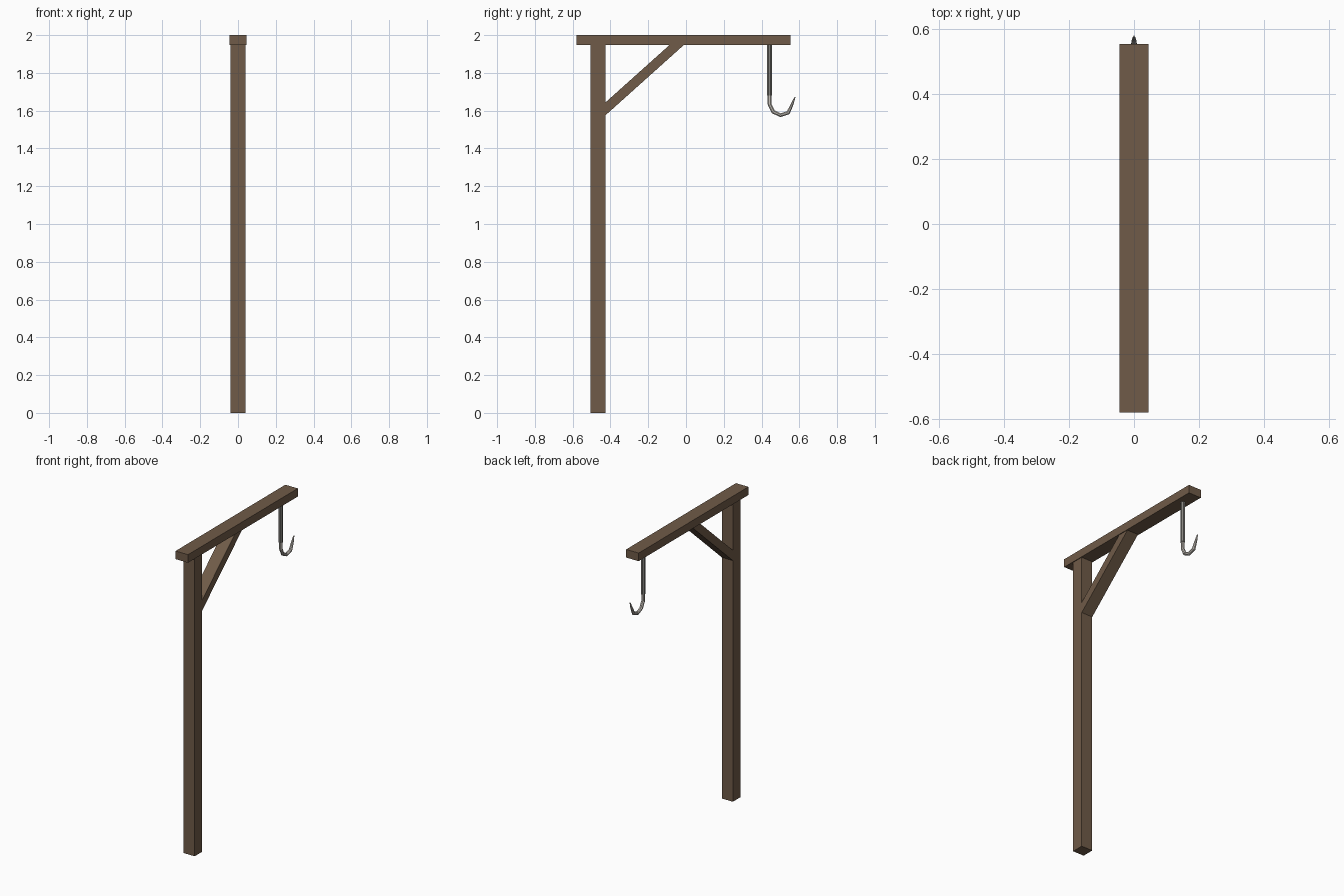
import bpy, bmesh, math
from mathutils import Vector

if "Cube" in bpy.data.objects:
    bpy.data.objects.remove(bpy.data.objects["Cube"])


def material(name, rgb):
    lin = [((c / 255 + 0.055) / 1.055) ** 2.4 for c in rgb]
    m = bpy.data.materials.new(name)
    m.diffuse_color = (*lin, 1)
    m.use_nodes = True
    m.node_tree.nodes["Principled BSDF"].inputs["Base Color"].default_value = m.diffuse_color
    return m


WOOD = material("brown wood", (112, 91, 72))
IRON = material("dark iron", (132, 130, 125))
STEEL = material("pale steel", (200, 194, 186))


def finish(name, bm, mat):
    bmesh.ops.recalc_face_normals(bm, faces=bm.faces)
    me = bpy.data.meshes.new(name)
    bm.to_mesh(me)
    bm.free()
    me.materials.append(mat)
    ob = bpy.data.objects.new(name, me)
    bpy.context.collection.objects.link(ob)
    return ob


def timber(name, profile, half_width):
    """Extrude a (y, z) side profile symmetrically across x."""
    bm = bmesh.new()
    face = bm.faces.new([bm.verts.new((-half_width, y, z)) for y, z in profile])
    ext = bmesh.ops.extrude_face_region(bm, geom=[face])["geom"]
    verts = [v for v in ext if isinstance(v, bmesh.types.BMVert)]
    bmesh.ops.translate(bm, verts=verts, vec=(2 * half_width, 0, 0))
    return finish(name, bm, WOOD)


def tube(name, path, mat, sides=8):
    """Sweep a ring along (y, z, radius) points lying in the x = 0 plane."""
    bm = bmesh.new()
    pts = [Vector((0, y, z)) for y, z, r in path]
    rings = []
    for i, p in enumerate(pts):
        t = (pts[min(i + 1, len(pts) - 1)] - pts[max(i - 1, 0)]).normalized()
        side = Vector((1, 0, 0))
        up = t.cross(side)
        ring = []
        for k in range(sides):
            a = 2 * math.pi * (k + 0.5) / sides
            ring.append(bm.verts.new(p + path[i][2] * (math.cos(a) * side + math.sin(a) * up)))
        rings.append(ring)
    for a, b in zip(rings, rings[1:]):
        for k in range(sides):
            n = (k + 1) % sides
            bm.faces.new((a[k], a[n], b[n], b[k]))
    bm.faces.new(rings[0])
    bm.faces.new(rings[-1])
    return finish(name, bm, mat)


# Timber frame: upright, top beam and diagonal brace
timber("post", [(-0.505, 0), (-0.427, 0), (-0.427, 1.947), (-0.505, 1.947)], 0.04)
timber("beam", [(-0.58, 1.947), (0.553, 1.947), (0.553, 2), (-0.58, 2)], 0.045)
timber("brace", [(-0.427, 1.575), (-0.012, 1.947), (-0.088, 1.947), (-0.427, 1.643)], 0.04)

# Hanging rod and tapered hook
tube("hook_rod", [(0.442, 1.947, 0.0145), (0.442, 1.68, 0.0145)], IRON)
tube("hook", [(0.442, 1.685, 0.011), (0.442, 1.635, 0.011), (0.462, 1.594, 0.011),
              (0.50, 1.576, 0.011), (0.541, 1.589, 0.011), (0.561, 1.632, 0.008),
              (0.577, 1.672, 0.003)], STEEL)
